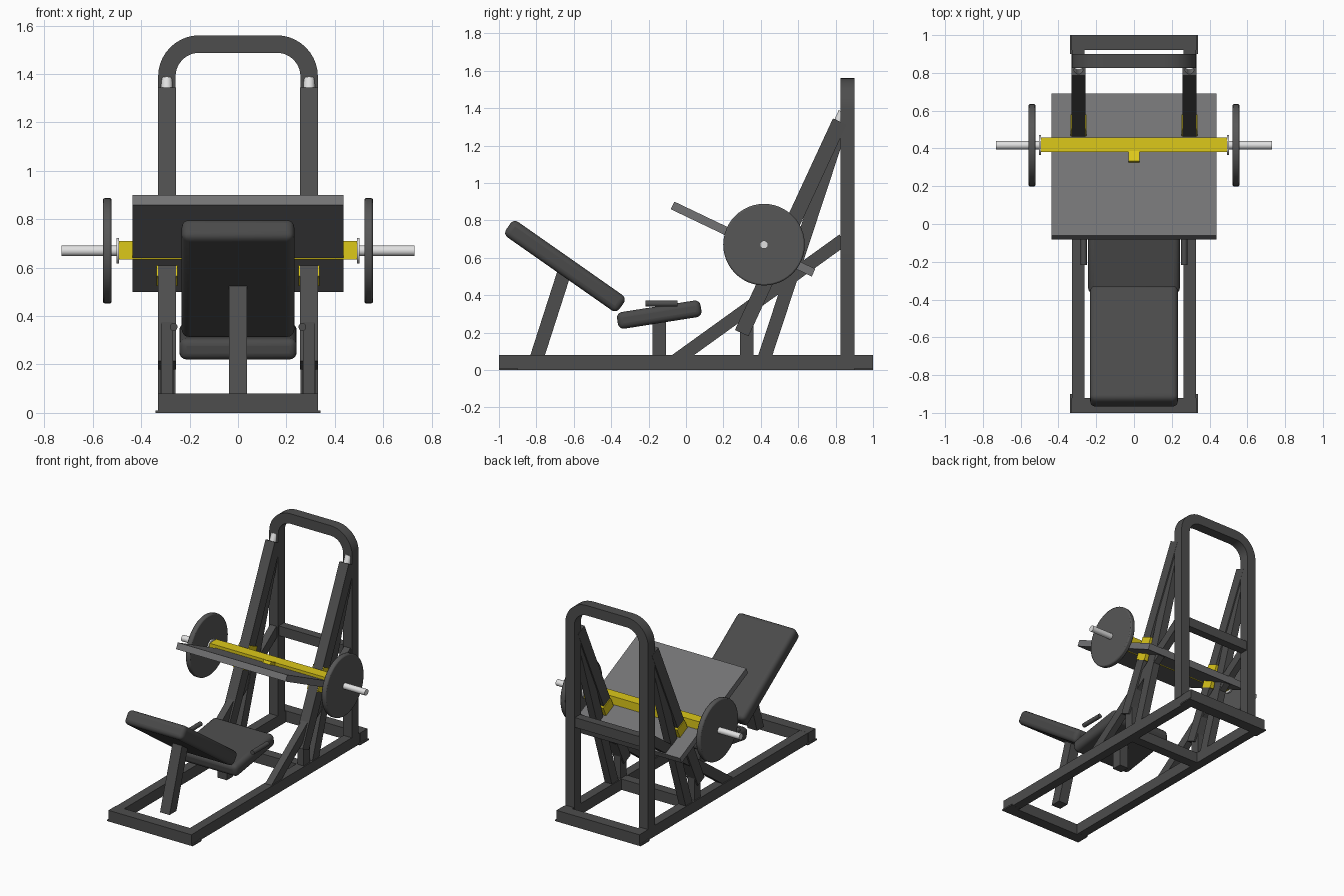
import bpy, bmesh, math
from mathutils import Vector

if "Cube" in bpy.data.objects:
    bpy.data.objects.remove(bpy.data.objects["Cube"])


def material(name, rgb):
    m = bpy.data.materials.new(name)
    m.diffuse_color = (*rgb, 1)
    m.use_nodes = True
    m.node_tree.nodes["Principled BSDF"].inputs["Base Color"].default_value = m.diffuse_color
    return m


FRAME = material("dark grey steel", (0.075, 0.075, 0.075))
PAD = material("dark vinyl", (0.068, 0.068, 0.068))
PLATE = material("mid grey plate", (0.17, 0.17, 0.175))
DISC = material("iron grey", (0.095, 0.095, 0.095))
YELLOW = material("yellow paint", (0.72, 0.58, 0.01))
CHROME = material("bright chrome", (0.75, 0.75, 0.75))


def finish(name, bm, mat, loc=(0, 0, 0), rot=(0, 0, 0), bevel=0, segments=4, smooth=False):
    bmesh.ops.recalc_face_normals(bm, faces=bm.faces)
    me = bpy.data.meshes.new(name)
    bm.to_mesh(me)
    bm.free()
    me.materials.append(mat)
    ob = bpy.data.objects.new(name, me)
    bpy.context.collection.objects.link(ob)
    ob.location, ob.rotation_euler = loc, rot
    if bevel:
        b = ob.modifiers.new("round", "BEVEL")
        b.width, b.segments = bevel, segments
    if bevel or smooth:
        bpy.ops.object.select_all(action="DESELECT")
        ob.select_set(True)
        bpy.context.view_layer.objects.active = ob
        bpy.ops.object.shade_smooth_by_angle(angle=math.radians(35))
    return ob


def box(name, loc, size, mat, tilt=0, bevel=0):
    """Box turned by tilt degrees about x."""
    bm = bmesh.new()
    bmesh.ops.create_cube(bm, size=1)
    bmesh.ops.scale(bm, vec=Vector(size), verts=bm.verts)
    return finish(name, bm, mat, loc, (math.radians(tilt), 0, 0), bevel)


def beam(name, x, a, b, width, depth, mat):
    """Square tube between two (y, z) points."""
    dy, dz = b[0] - a[0], b[1] - a[1]
    return box(name, (x, (a[0] + b[0]) / 2, (a[1] + b[1]) / 2),
               (width, math.hypot(dy, dz), depth), mat, math.degrees(math.atan2(dz, dy)))


def rod(name, a, b, r, mat, sides=24, bevel=0):
    a, b = Vector(a), Vector(b)
    bm = bmesh.new()
    bmesh.ops.create_cone(bm, cap_ends=True, segments=sides, radius1=r, radius2=r, depth=(b - a).length)
    rot = (b - a).to_track_quat("Z", "Y").to_euler()
    return finish(name, bm, mat, (a + b) / 2, rot, bevel, 2, True)


X = 0.294      # centre of the side tubes
T = 0.072      # tube size

# Base frame
for y, n in ((-0.96, "front"), (0.96, "back")):
    box(f"base_{n}_bar", (0, y, 0.04), (0.66, 0.08, 0.08), FRAME)
box("base_middle_bar", (0, 0.325, 0.04), (0.54, 0.07, 0.078), FRAME)

# Rear arch, swept along a rounded path
path = [((-X, 0.075), (-1, 0))]
R = 0.134
for cx, start in ((-X + R, 180), (X - R, 90)):
    for i in range(11):
        t = math.radians(start - 9 * i)
        n = (math.cos(t), math.sin(t))
        path.append(((cx + R * n[0], 1.524 - R + R * n[1]), n))
path.append(((X, 0.075), (1, 0)))
bm = bmesh.new()
rings = []
for (px, pz), (nx, nz) in path:
    rings.append([bm.verts.new((px + s * T / 2 * nx, 0.863 + d * 0.0375, pz + s * T / 2 * nz))
                  for s, d in ((1, -1), (1, 1), (-1, 1), (-1, -1))])
for r0, r1 in zip(rings, rings[1:]):
    for i in range(4):
        j = (i + 1) % 4
        bm.faces.new((r0[i], r0[j], r1[j], r1[i]))
bm.faces.new(rings[0])
bm.faces.new(rings[-1])
finish("rear_arch", bm, FRAME, smooth=True)
box("rear_cross_bar", (0, 0.863, 0.69), (0.54, 0.06, 0.07), FRAME)

# Inclined rail axis in (y, z)
ang = math.radians(65.1)
u = (math.cos(ang), math.sin(ang))
lo, hi = (0.298, 0.197), (0.822, 1.328)

for s, side in ((-1, "left"), (1, "right")):
    x = s * X
    box(f"{side}_base_rail", (x, 0, 0.04), (0.066, 1.99, 0.079), FRAME)
    for y in (-0.95, 0.95):
        box(f"{side}_foot", (s * 0.305, y, 0.005), (0.07, 0.1, 0.01), FRAME)
    # Rail, chrome guide tip and supports
    beam(f"{side}_inclined_rail", x, lo, hi, 0.074, 0.08, FRAME)
    rod(f"{side}_guide_rod", (x, hi[0] - 0.1 * u[0] - 0.005, hi[1] - 0.1 * u[1] + 0.006),
        (x, hi[0] + 0.05 * u[0] - 0.005, hi[1] + 0.05 * u[1] + 0.006), 0.0235, CHROME)
    beam(f"{side}_long_brace", x, (-0.06, 0.048), (0.84, 0.696), 0.05, 0.069, FRAME)
    beam(f"{side}_steep_strut", x, (0.418, 0.06), (0.83, 1.31), 0.055, 0.072, FRAME)
    box(f"{side}_rail_post", (x, 0.325, 0.2), (0.05, 0.07, 0.26), FRAME)
    # Carriage sleeve around the rail
    beam(f"{side}_carriage_sleeve", x, (0.468, 0.545), (0.538, 0.695), 0.086, 0.094, YELLOW)
    # Weight horn, collar and disc
    rod(f"{side}_weight_horn", (s * 0.48, 0.417, 0.67), (s * 0.73, 0.417, 0.67), 0.022, CHROME, 16)
    rod(f"{side}_horn_collar", (s * 0.492, 0.417, 0.67), (s * 0.503, 0.417, 0.67), 0.053, CHROME, 32)
    rod(f"{side}_weight_disc", (s * 0.522, 0.417, 0.67), (s * 0.558, 0.417, 0.67), 0.218, DISC, 48, 0.008)
    # Hand grip beside the seat
    rod(f"{side}_hand_grip", (s * 0.266, -0.217, 0.355), (s * 0.266, -0.045, 0.355), 0.016, FRAME, 16)

# Foot plate and carriage bar
box("foot_plate", (0, 0.305, 0.70), (0.872, 0.835, 0.045), PLATE, -25.5)
box("carriage_bar", (0, 0.419, 0.672), (0.985, 0.077, 0.077), YELLOW)
box("carriage_tab", (0, 0.362, 0.70), (0.058, 0.08, 0.04), YELLOW, -25.5)

# Seat and backrest on their posts
box("seat", (0, -0.143, 0.296), (0.485, 0.452, 0.09), PAD, 9, 0.03)
box("backrest", (0, -0.647, 0.555), (0.465, 0.74, 0.1), PAD, -35, 0.03)
box("seat_post", (0, -0.143, 0.175), (T, T, 0.19), FRAME)
bm = bmesh.new()
bmesh.ops.create_cube(bm, size=1)
for v in bm.verts:  # leaning post with level ends
    top = v.co.z > 0
    v.co = (v.co.x * 0.076, v.co.y * 0.078 + (-0.65 if top else -0.793), 0.525 if top else 0.08)
finish("backrest_post", bm, FRAME)
